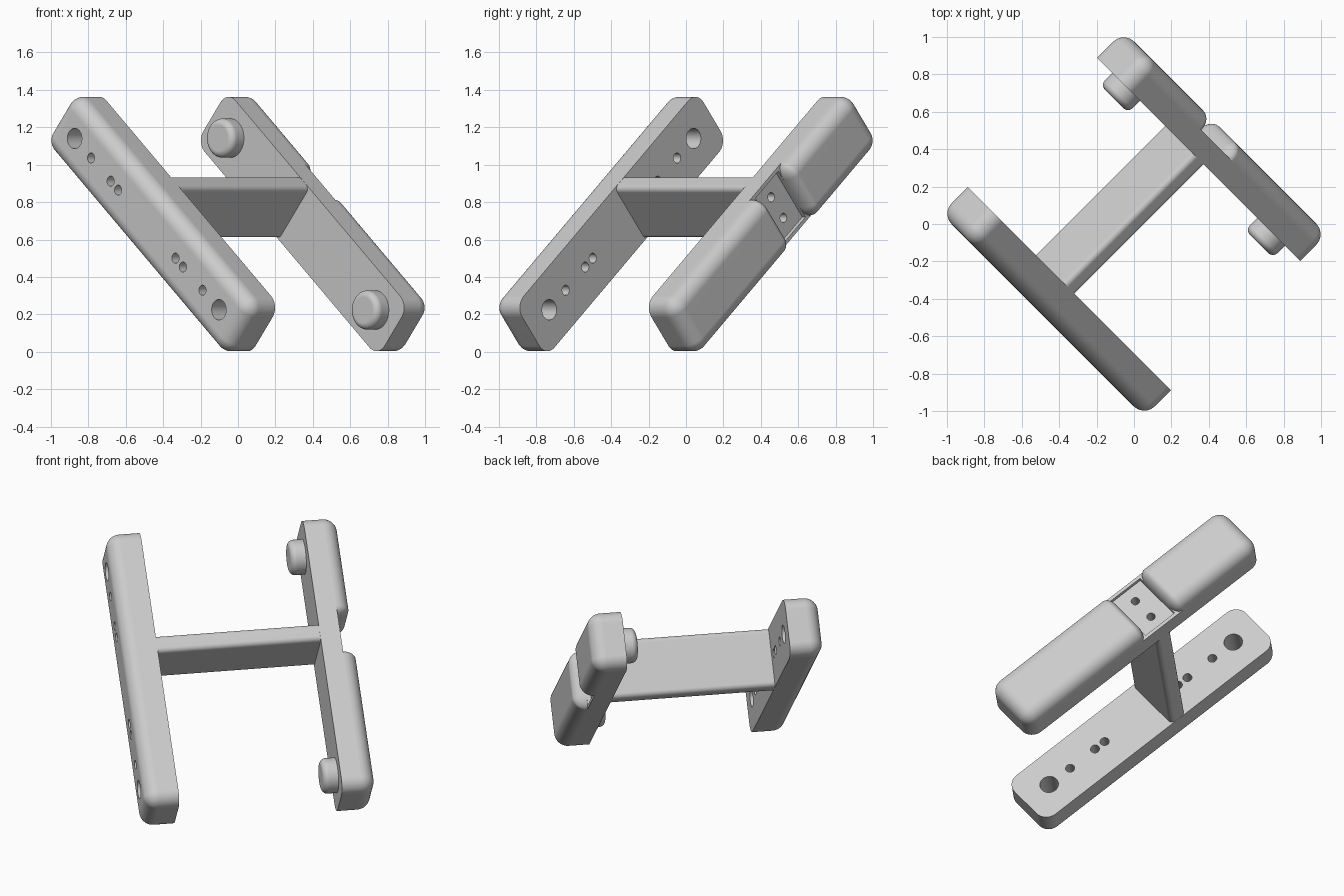
import bpy, bmesh, math
from mathutils import Vector

if "Cube" in bpy.data.objects:
    bpy.data.objects.remove(bpy.data.objects["Cube"])

# Local axes: L along the bars (sloping down), W across them, N from bar to bar
A = math.radians(40)
C, S, Q = math.cos(A), math.sin(A), math.sqrt(0.5)
AX_L = Vector((C * Q, -C * Q, -S))
AX_W = Vector((S * Q, -S * Q, C))
AX_N = Vector((Q, Q, 0))
CENTRE = Vector((0, 0, 0.6825))

grey = bpy.data.materials.new("light_grey")
grey.diffuse_color = (0.6, 0.6, 0.6, 1)
grey.use_nodes = True
grey.node_tree.nodes["Principled BSDF"].inputs["Base Color"].default_value = grey.diffuse_color


def pill(bm, l0, l1, w, n0, n1, r, fillet=0.0, wc=0.0, r0=None, r1=None, seg=10):
    """Rounded-rectangle prism from n0 to n1; the n1 rim can be filleted.
    r0 / r1 are optional corner lengths at the l0 / l1 ends."""
    r0, r1 = (r if e is None else e for e in (r0, r1))
    d = 1 if n1 > n0 else -1
    levels = [(n0, 0.0)]
    if fillet:
        for k in range(seg + 1):
            t = math.pi / 2 * k / seg
            n = n1 - d * fillet * (1 - math.sin(t))
            if k or abs(n - n0) > 1e-4:
                levels.append((n, fillet * (1 - math.cos(t))))
    else:
        levels.append((n1, 0.0))
    rings = []
    for n, inset in levels:
        ring = []
        for q, (sl, sw) in enumerate(((1, 1), (-1, 1), (-1, -1), (1, -1))):
            re = r1 if sl > 0 else r0
            cl = l1 - re if sl > 0 else l0 + re
            k = (1 - inset / r) if r else 0
            for i in range(seg + 1):
                a = math.pi / 2 * (q + i / seg)
                l = cl + re * k * math.cos(a)
                ww = wc + sw * (w - r) + r * k * math.sin(a)
                ring.append(bm.verts.new(CENTRE + AX_L * l + AX_W * ww + AX_N * n))
        rings.append(ring)
    bm.faces.new(rings[0])
    bm.faces.new(rings[-1])
    for a, b in zip(rings, rings[1:]):
        for i in range(len(a)):
            j = (i + 1) % len(a)
            bm.faces.new((a[i], a[j], b[j], b[i]))


def make(name, *shapes):
    bm = bmesh.new()
    for s in shapes:
        pill(bm, **s)
    bmesh.ops.remove_doubles(bm, verts=bm.verts, dist=1e-5)
    bmesh.ops.dissolve_degenerate(bm, edges=bm.edges, dist=1e-6)
    bmesh.ops.recalc_face_normals(bm, faces=bm.faces)
    me = bpy.data.meshes.new(name)
    bm.to_mesh(me)
    bm.free()
    me.materials.append(grey)
    ob = bpy.data.objects.new(name, me)
    bpy.context.collection.objects.link(ob)
    return ob


def select(ob):
    bpy.ops.object.select_all(action='DESELECT')
    ob.select_set(True)
    bpy.context.view_layer.objects.active = ob


def cut(ob, cutter):
    cutter.hide_render = True
    m = ob.modifiers.new("cut", 'BOOLEAN')
    m.operation, m.solver, m.object = 'DIFFERENCE', 'EXACT', cutter
    select(ob)
    bpy.ops.object.modifier_apply(modifier=m.name)
    bpy.data.objects.remove(cutter)


def hole(l, r, n0, n1, wc=0.0):
    return dict(l0=l - r, l1=l + r, w=r, n0=n0, n1=n1, r=r, wc=wc, seg=8)


IN, OUT, R, LEN, WID = 0.488, 0.69, 0.08, 0.894, 0.18
MID = OUT - R

# Front bar with its row of through holes
front_bar = make("front_bar", dict(l0=-LEN, l1=LEN, w=WID, n0=-IN, n1=-OUT, r=R, fillet=R))
cut(front_bar, make("bar_holes", *[hole(s * l, r, -0.4, -0.8) for s in (-1, 1)
    for l, r in ((0.712, 0.055), (0.55, 0.027), (0.357, 0.027), (0.283, 0.027))]))

# Rear bar: slab with a shallow pocket and two screw holes
rear_slab = make("rear_bar_slab", dict(l0=-LEN, l1=LEN, w=WID, n0=IN, n1=MID, r=R))
P0, P1, PC = -0.25, -0.025, -0.138
cut(rear_slab, make("pocket", dict(l0=P0, l1=P1, w=0.16, n0=0.585, n1=0.7, r=0)))
cut(rear_slab, make("screw_holes", *[hole(PC, 0.025, 0.5, 0.65, w) for w in (-0.072, 0.072)]))

# Rounded pads on the rear slab, either side of the pocket
pad = dict(w=WID, n0=MID, n1=OUT, r=R, fillet=R)
upper_pad = make("rear_bar_upper_pad", dict(l0=-LEN, l1=P0, r1=0.05, **pad))
lower_pad = make("rear_bar_lower_pad", dict(l0=P1, l1=LEN, r0=0.05, **pad))

# Cross plate joining the bars
cross_plate = make("cross_plate", dict(l0=-0.195, l1=-0.085, w=WID - 0.001, n0=-IN, n1=IN, r=0.03))

# Two pegs facing the big holes
pegs = [make(f"{n}_peg", dict(l0=l - 0.105, l1=l + 0.105, w=0.105, n0=IN, n1=IN - 0.09,
                              r=0.105, fillet=0.035)) for n, l in (("upper", -0.715), ("lower", 0.715))]

# Smooth rounds, crisp edges
for ob in [front_bar, rear_slab, upper_pad, lower_pad, cross_plate] + pegs:
    select(ob)
    bpy.ops.object.shade_smooth_by_angle(angle=math.radians(30))
    ob.modifiers.new("weighted_normals", 'WEIGHTED_NORMAL').keep_sharp = True
